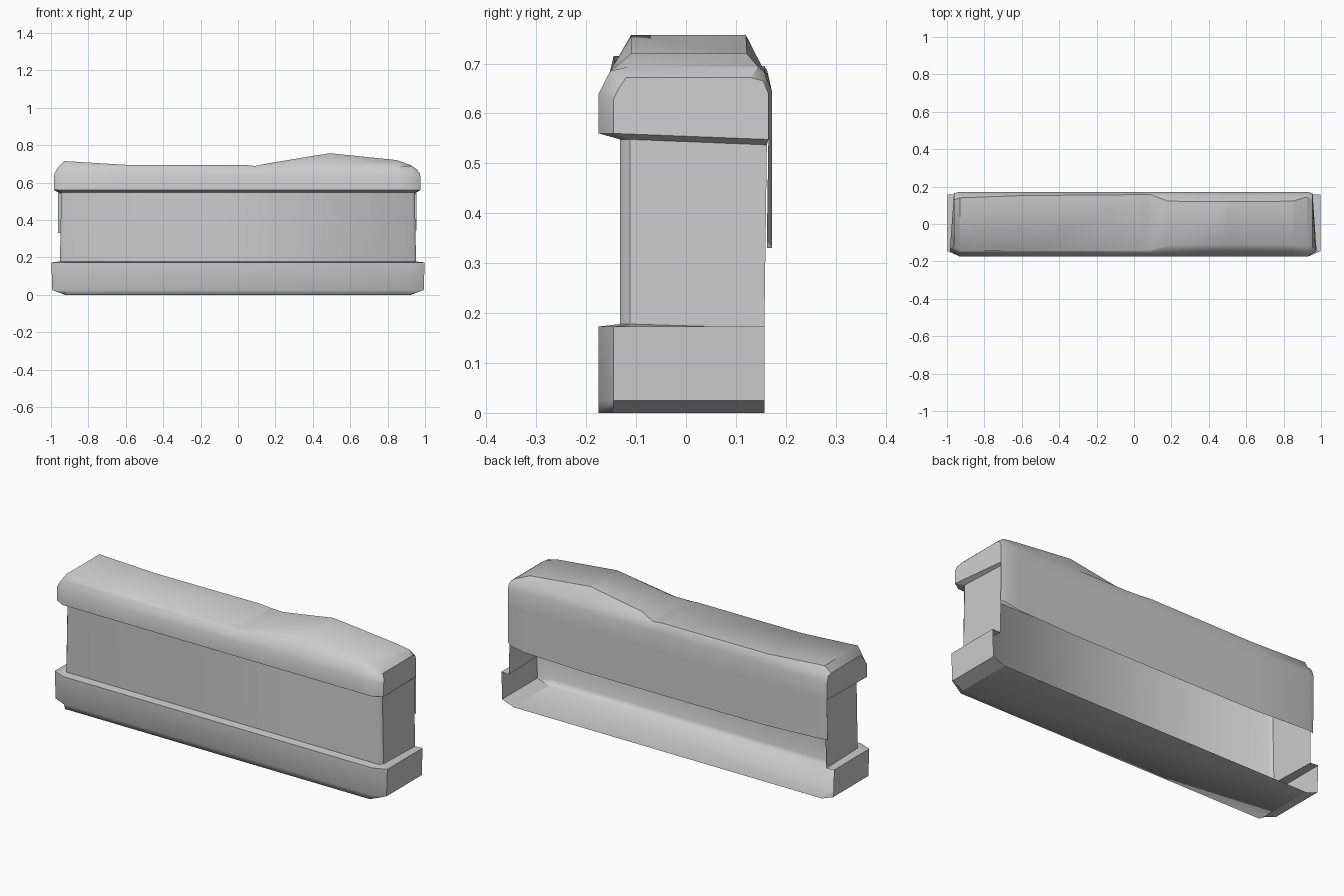
import bpy

if "Cube" in bpy.data.objects:
    bpy.data.objects.remove(bpy.data.objects["Cube"], do_unlink=True)

stone = bpy.data.materials.new("grey_stone")
stone.use_nodes = True
stone.diffuse_color = (0.6, 0.6, 0.6, 1)
stone.node_tree.nodes["Principled BSDF"].inputs["Base Color"].default_value = (0.6, 0.6, 0.6, 1)


def loft(name, rows, sharp_rows, sharp_cols, extra_faces):
    """Skin open rows of points; creases follow the listed rows and columns."""
    n = len(rows[0])
    verts = [p for row in rows for p in row]
    faces = [(i * n + j, i * n + j + 1, (i + 1) * n + j + 1, (i + 1) * n + j)
             for i in range(len(rows) - 1) for j in range(n - 1)]
    mesh = bpy.data.meshes.new(name)
    mesh.from_pydata(verts, [], faces + extra_faces)
    mesh.materials.append(stone)
    for poly in mesh.polygons:
        poly.use_smooth = True
    for edge in mesh.edges:
        (ra, ca), (rb, cb) = (divmod(v, n) for v in edge.vertices)
        across_end = abs(verts[edge.vertices[0]][1] - verts[edge.vertices[1]][1]) > 0.2
        edge.use_edge_sharp = (across_end or (ra == rb and ra in sharp_rows)
                               or (ca == cb and ca in sharp_cols))
    obj = bpy.data.objects.new(name, mesh)
    bpy.context.collection.objects.link(obj)
    return obj


def outline(z, half, front, back, cut_x, cut_y, back_z=None, back_half=None):
    """Three-sided plan outline with cut front corners, open at the back."""
    bz = z if back_z is None else back_z
    bh = back_half or half
    return [(-bh, back, bz), (-half, front + cut_y, z), (-half + cut_x, front, z),
            (half - cut_x, front, z), (half, front + cut_y, z), (bh, back, bz)]


# Plinth: flat bottom, front and ends, with a ledge running in to the wall
wall_foot = outline(0.178, 0.952, -0.132, 0.157, 0.015, 0.02, 0.17)
loft("plinth", [outline(0, 0.925, -0.175, 0.157, 0.01, 0.03),
                outline(0.025, 0.993, -0.175, 0.157, 0.07, 0.03),
                outline(0.173, 0.998, -0.175, 0.157, 0.07, 0.03),
                wall_foot], [2], [1, 4], [(5, 4, 3, 2, 1, 0)])

# Wall: front and ends, flaring out under the coping
loft("wall", [wall_foot,
              outline(0.548, 0.945, -0.132, 0.162, 0.015, 0.02, 0.537),
              outline(0.56, 0.976, -0.175, 0.165, 0.046, 0.03, 0.548, 0.955)],
     [1], [1, 4], [])


def section(x, top, front, back, hem):
    """Coping cross-section, from the front lip over to the back hem."""
    return [(x, -0.175, 0.56), (x, -0.175, 0.64), (x, -0.152, 0.685),
            (x, front, top), (x, back, top),
            (x, max(0.157, back + 0.006), min(0.685, top - 0.01)),
            (x, 0.172, 0.645), (x, 0.172, 0.548), (x, 0.172, hem)]


def end_section(x, top, hem):
    """Smaller section that closes an end of the coping."""
    inner = x * 0.977
    return [(x, -0.145, 0.56), (x, -0.145, 0.63), (x * 0.995, -0.135, 0.65),
            (inner, -0.12, top), (inner, 0.13, top), (inner, 0.155, top - 0.007),
            (inner, 0.165, 0.64), (inner, 0.165, 0.548), (inner, 0.162, hem)]


# Coping: uneven top, with a back sheet hanging part of the way down
stations = [
    end_section(-0.985, 0.68, 0.33),
    section(-0.93, 0.715, -0.145, 0.14, 0.33),
    section(-0.6, 0.695, -0.142, 0.152, 0.315),
    section(0.03, 0.695, -0.14, 0.157, 0.312),
    section(0.09, 0.689, -0.138, 0.157, 0.312),
    section(0.18, 0.706, -0.115, 0.122, 0.312),
    section(0.49, 0.757, -0.11, 0.12, 0.312),
    section(0.85, 0.72, -0.11, 0.122, 0.322),
    section(0.925, 0.693, -0.118, 0.145, 0.335),
    end_section(0.976, 0.672, 0.345)]
rows = [list(row) for row in zip(*stations)]
count = len(stations)
left_end = tuple(i * count for i in range(8))
right_end = tuple(i * count + count - 1 for i in reversed(range(8)))
loft("coping", rows, [0, 4], [0, count - 1], [left_end, right_end])
